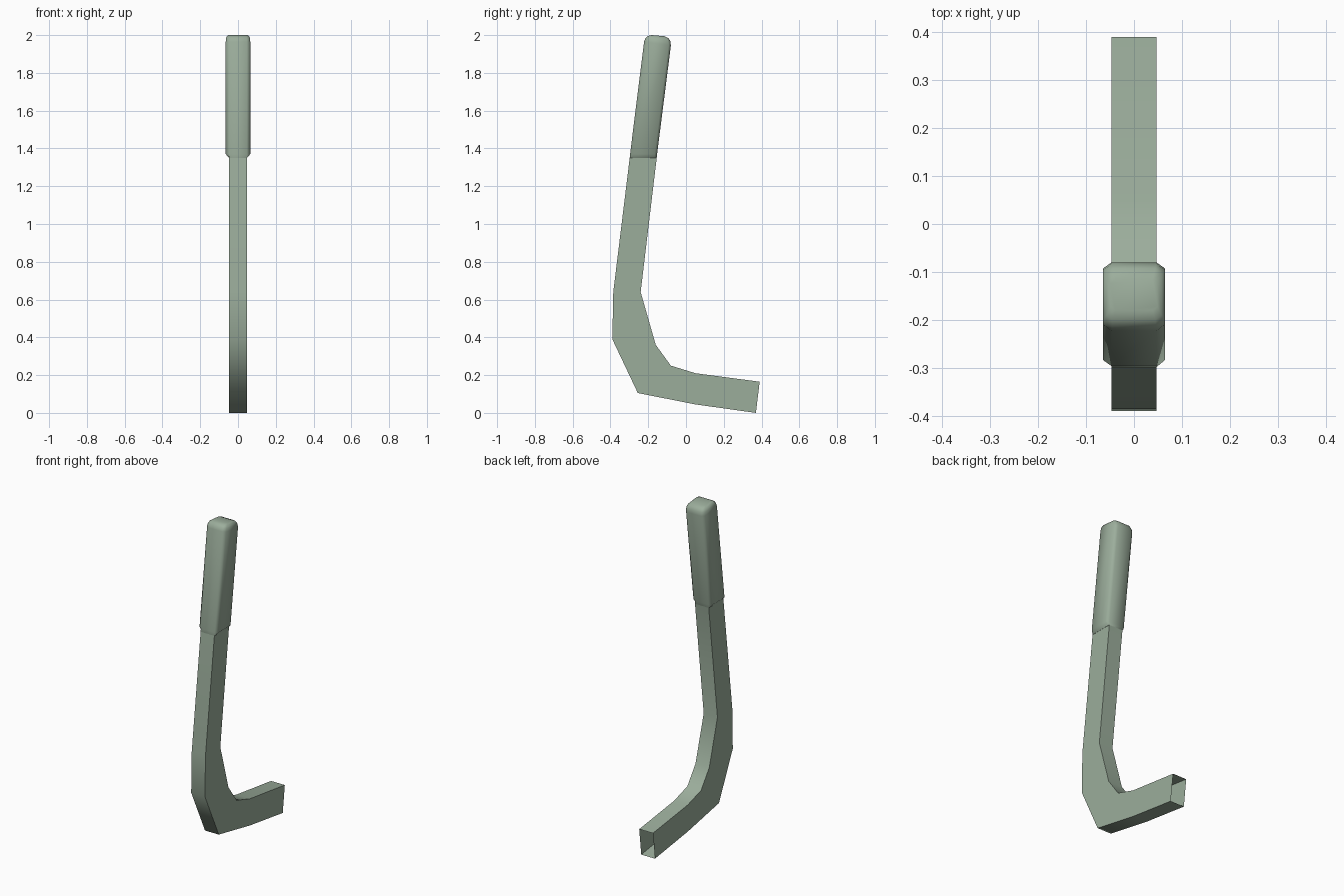
import bpy
import bmesh
from math import radians

cube = bpy.data.objects.get("Cube")
if cube:
    bpy.data.objects.remove(cube, do_unlink=True)

sage = bpy.data.materials.new("sage_green")
sage.use_nodes = True
color = (0.33, 0.42, 0.33, 1)
sage.diffuse_color = color
sage.node_tree.nodes["Principled BSDF"].inputs["Base Color"].default_value = color


def ring_points(front, back, half, inset, depth):
    """Cross-section whose corners are cut by inset (sideways) and depth (along it)."""
    f, b = front, back
    length = ((b[0] - f[0]) ** 2 + (b[1] - f[1]) ** 2) ** 0.5
    t = depth / length

    def at(x, s):
        return (x, f[0] + (b[0] - f[0]) * s, f[1] + (b[1] - f[1]) * s)

    if depth == 0:
        return [at(-half, 0), at(half, 0), at(half, 1), at(-half, 1)]
    flat = half - inset
    right = [at(flat, 0), at(half, t), at(half, 1 - t), at(flat, 1)]
    return right + [(-x, y, z) for x, y, z in reversed(right)]


def sweep(name, sections, cap):
    bm = bmesh.new()
    rings = [[bm.verts.new(p) for p in ring_points(*s)] for s in sections]
    for low, high in zip(rings, rings[1:]):
        n = len(low)
        for i in range(n):
            j = (i + 1) % n
            bm.faces.new((low[i], low[j], high[j], high[i]))
    if cap:
        bm.faces.new(rings[-1])
    mesh = bpy.data.meshes.new(name)
    bm.to_mesh(mesh)
    bm.free()
    mesh.materials.append(sage)
    obj = bpy.data.objects.new(name, mesh)
    bpy.context.collection.objects.link(obj)
    bpy.ops.object.select_all(action="DESELECT")
    obj.select_set(True)
    bpy.context.view_layer.objects.active = obj
    bpy.ops.object.shade_smooth_by_angle(angle=radians(60))
    return obj


# Hollow square shaft with a bent foot, open at the toe: (front y z), (back y z)
path = [
    ((0.37, 0.0), (0.39, 0.165)),
    ((0.05, 0.045), (0.05, 0.21)),
    ((-0.255, 0.105), (-0.08, 0.25)),
    ((-0.39, 0.39), (-0.16, 0.36)),
    ((-0.385, 0.64), (-0.24, 0.64)),
    ((-0.298, 1.35), (-0.155, 1.35)),
]
sweep("shaft", [(f, b, 0.047, 0, 0) for f, b in path], False)

# Wider grip with chamfered corners and a rounded top
grip = [
    ((-0.298, 1.35), (-0.155, 1.35), 0.0475, 0.0005, 0.013),
    ((-0.296, 1.37), (-0.153, 1.37), 0.065, 0.018, 0.013),
    ((-0.222, 1.965), (-0.08, 1.945), 0.065, 0.018, 0.013),
    ((-0.215, 1.984), (-0.083, 1.968), 0.064, 0.018, 0.013),
    ((-0.2, 1.996), (-0.093, 1.984), 0.058, 0.014, 0.01),
    ((-0.18, 2.0), (-0.115, 1.994), 0.049, 0.01, 0.008),
]
sweep("grip", grip, True)
